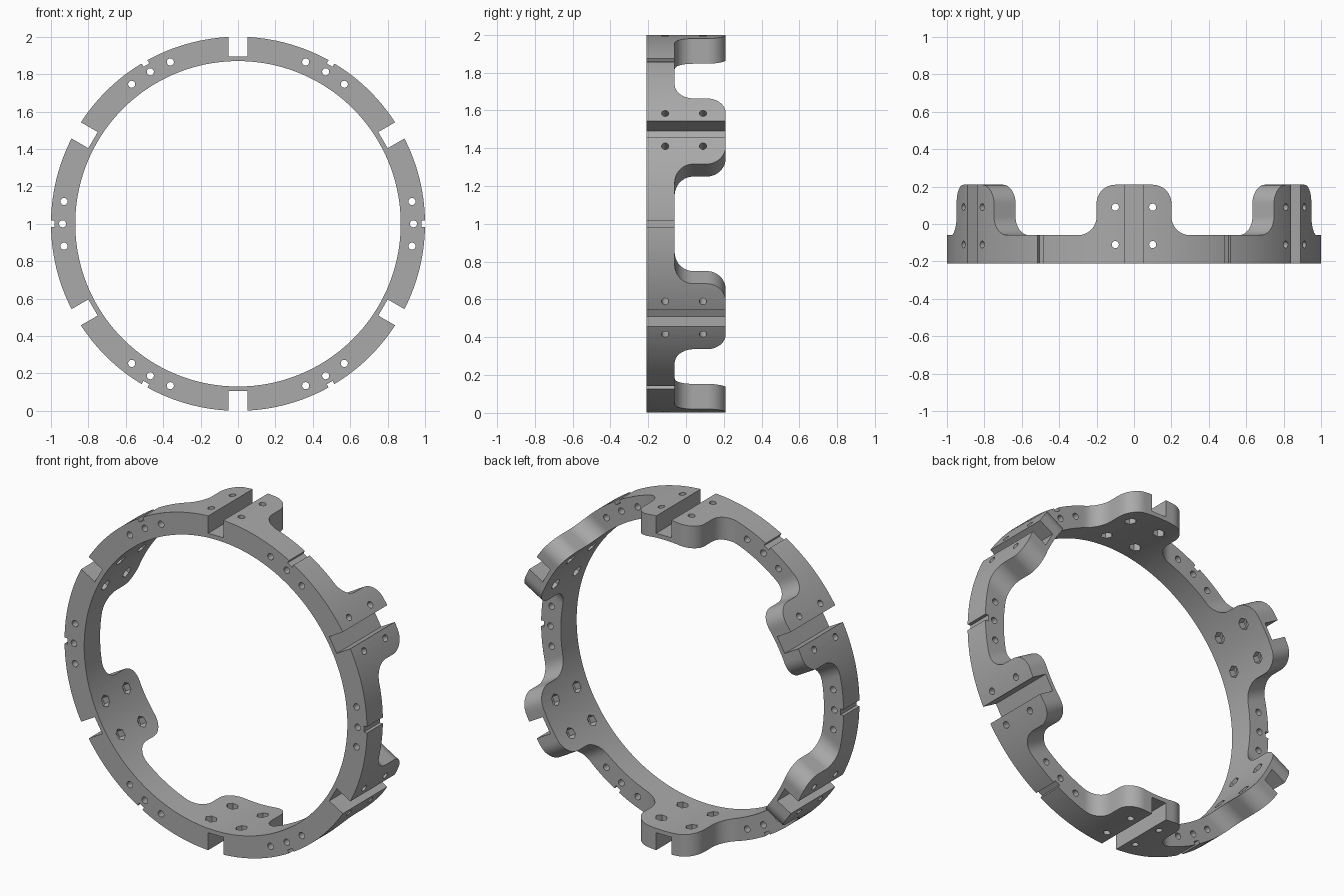
import bpy, bmesh, math
from mathutils import Matrix, Vector

cube = bpy.data.objects.get("Cube")
if cube:
    bpy.data.objects.remove(cube)

FRONT, STEP, BACK = -0.21, -0.06, 0.21
R_OUT, R_IN = 1.0, 0.87
CENTRE = Matrix.Translation((0, 0, 1))

grey = bpy.data.materials.new("plain grey")
grey.use_nodes = True
colour = (0.4, 0.4, 0.4, 1)
grey.diffuse_color = colour
grey.node_tree.nodes["Principled BSDF"].inputs["Base Color"].default_value = colour


def turn(degrees):
    return CENTRE @ Matrix.Rotation(math.radians(degrees), 4, 'Y')


def prism(bm, points, direction, matrix):
    """Extrude a closed outline along a direction."""
    face = bm.faces.new([bm.verts.new(p) for p in points])
    new = bmesh.ops.extrude_face_region(bm, geom=[face])["geom"]
    top = [v for v in new if isinstance(v, bmesh.types.BMVert)]
    bmesh.ops.translate(bm, verts=top, vec=direction)
    verts = list(set(face.verts) | set(top))
    bmesh.ops.transform(bm, matrix=matrix, verts=verts)


def box(bm, half_width, y0, y1, z0, z1, matrix):
    outline = [(-half_width, y0, z0), (half_width, y0, z0),
               (half_width, y1, z0), (-half_width, y1, z0)]
    prism(bm, outline, Vector((0, 0, z1 - z0)), matrix)


def circle(cx, cy, radius, sides):
    return [(cx + radius * math.cos(math.tau * i / sides),
             cy + radius * math.sin(math.tau * i / sides)) for i in range(sides)]


def arc(cx, cy, radius, a0, a1, steps=12):
    angles = [math.radians(a0 + (a1 - a0) * i / steps) for i in range(steps + 1)]
    return [(cx + radius * math.cos(a), cy + radius * math.sin(a)) for a in angles]


def finish(bm, name):
    bmesh.ops.recalc_face_normals(bm, faces=bm.faces)
    mesh = bpy.data.meshes.new(name)
    bm.to_mesh(mesh)
    bm.free()
    obj = bpy.data.objects.new(name, mesh)
    bpy.context.collection.objects.link(obj)
    mesh.materials.append(grey)
    return obj


# Full-depth tube
bm = bmesh.new()
loops = [[bm.verts.new((r * math.sin(a), y, 1 + r * math.cos(a)))
          for a in [math.tau * i / 180 for i in range(180)]]
         for r, y in ((R_IN, FRONT), (R_OUT, FRONT), (R_OUT, BACK), (R_IN, BACK))]
for a, b in zip(loops, loops[1:] + loops[:1]):
    for i in range(180):
        j = (i + 1) % 180
        bm.faces.new((a[i], a[j], b[j], b[i]))
ring = finish(bm, "mounting_ring")

cutters = []

# Rounded gaps that leave six lobes at the back
gap = (arc(0.1, BACK - 0.1, 0.1, 90, 0) + arc(0.3, STEP + 0.1, 0.1, 180, 270)
       + [(0.56, STEP), (0.56, BACK + 0.1), (0.1, BACK + 0.1)])
for side, name in ((1, "left_gaps"), (-1, "right_gaps")):
    bm = bmesh.new()
    for k in range(6):
        prism(bm, [(side * x, y, 0.75) for x, y in gap],
              Vector((0, 0, 0.35)), turn(60 * k))
    cutters.append(finish(bm, name))

# Wide lobe slots, small rim notches and front-to-back holes
bm = bmesh.new()
for k in range(6):
    box(bm, 0.05, FRONT - 0.1, BACK + 0.1, 0.895, 1.1, turn(60 * k))
    middle = 60 * k + 30
    box(bm, 0.018, FRONT - 0.1, BACK + 0.1, 0.98, 1.1, turn(middle))
    for offset in (-7.3, 0, 7.3):
        prism(bm, [(x, FRONT - 0.1, z) for x, z in circle(0, 0.938, 0.019, 20)],
              Vector((0, 0.6, 0)), turn(middle + offset))
cutters.append(finish(bm, "slots_and_holes"))

# Bolt holes through the lobes, with hexagonal nut pockets inside
for name, radius, sides, top in (("bolt_holes", 0.019, 20, 1.1),
                                 ("nut_pockets", 0.034, 6, 0.905)):
    bm = bmesh.new()
    for k in range(6):
        for x in (-0.1, 0.1):
            for y in (-0.11, 0.09):
                prism(bm, [(px, py, 0.75) for px, py in circle(x, y, radius, sides)],
                      Vector((0, 0, top - 0.75)), turn(60 * k))
    cutters.append(finish(bm, name))

for cutter in cutters:
    mod = ring.modifiers.new(cutter.name, 'BOOLEAN')
    mod.operation, mod.solver, mod.object = 'DIFFERENCE', 'EXACT', cutter
    cutter.hide_render = True

# Apply the cuts and shade
bpy.ops.object.select_all(action='DESELECT')
bpy.context.view_layer.objects.active = ring
ring.select_set(True)
for mod in list(ring.modifiers):
    bpy.ops.object.modifier_apply(modifier=mod.name)
for cutter in cutters:
    bpy.data.objects.remove(cutter)
bpy.ops.object.shade_smooth_by_angle(angle=math.radians(30))
